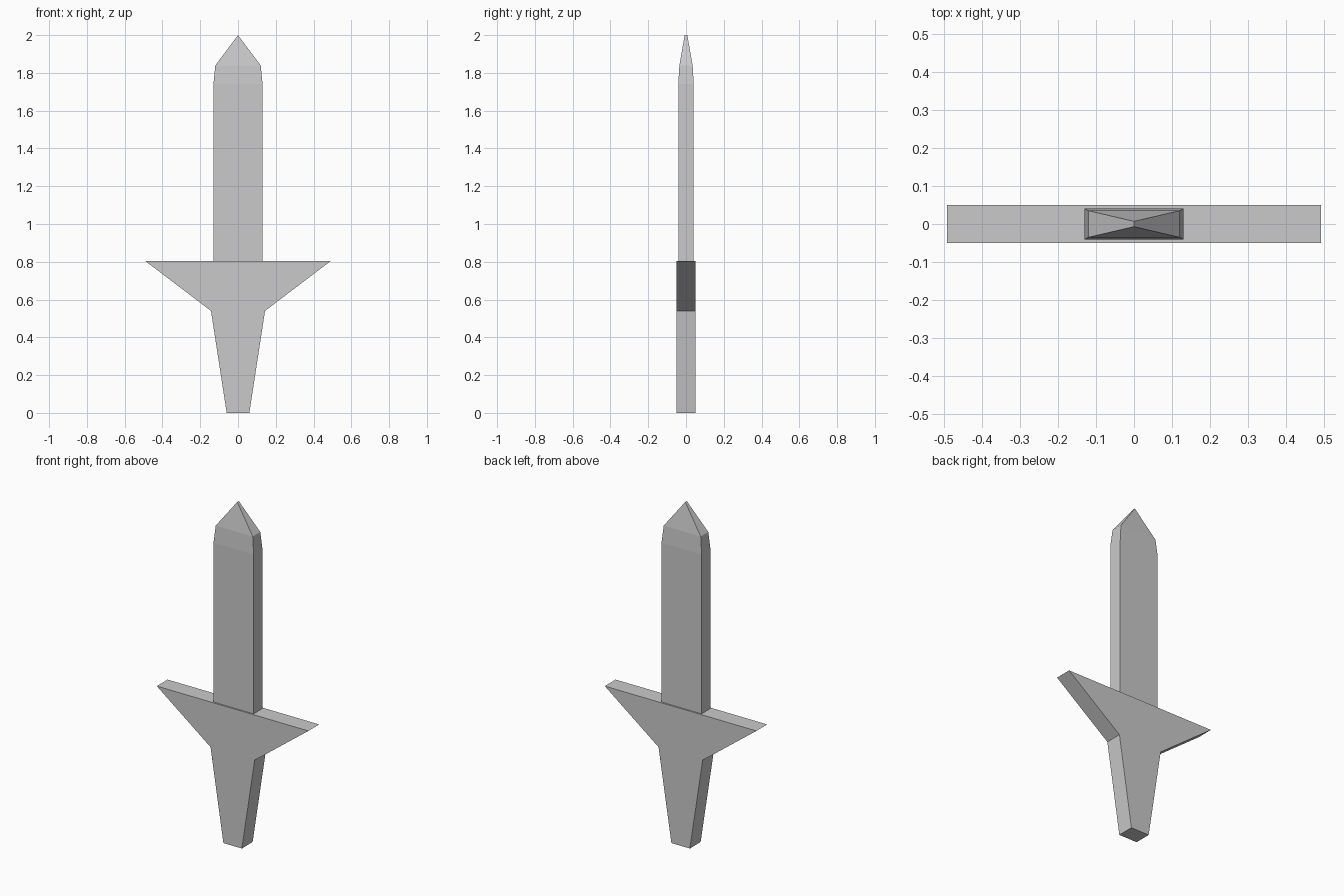
import bpy, bmesh

default_cube = bpy.data.objects.get("Cube")
if default_cube:
    bpy.data.objects.remove(default_cube, do_unlink=True)

grey = bpy.data.materials.new("plain grey")
grey.use_nodes = True
colour = (0.59, 0.59, 0.59, 1)
grey.diffuse_color = colour
grey.node_tree.nodes["Principled BSDF"].inputs["Base Color"].default_value = colour


def loft(name, sections):
    """Stack rectangles given as (height, half width, half depth)."""
    bm = bmesh.new()
    rings = [[bm.verts.new((sx * w, sy * d, z))
              for sx, sy in ((-1, -1), (1, -1), (1, 1), (-1, 1))]
             for z, w, d in sections]
    for low, high in zip(rings, rings[1:]):
        for i in range(4):
            j = (i + 1) % 4
            bm.faces.new((low[i], low[j], high[j], high[i]))
    bm.faces.new(rings[0][::-1])
    if sections[-1][1] > 0:
        bm.faces.new(rings[-1])
    # A zero-width end closes into a short ridge
    bmesh.ops.remove_doubles(bm, verts=bm.verts, dist=0.0001)
    bmesh.ops.recalc_face_normals(bm, faces=bm.faces)
    mesh = bpy.data.meshes.new(name)
    bm.to_mesh(mesh)
    bm.free()
    mesh.materials.append(grey)
    obj = bpy.data.objects.new(name, mesh)
    bpy.context.collection.objects.link(obj)
    return obj


# Tapered grip flaring into the triangular guard
loft("grip_and_guard", [(0, 0.06, 0.05), (0.54, 0.143, 0.05), (0.805, 0.492, 0.05)])

# Blade with a bevelled shoulder and chisel point
loft("blade", [(0.8, 0.13, 0.041), (1.74, 0.13, 0.041),
               (1.84, 0.12, 0.035), (2.0, 0, 0.007)])
